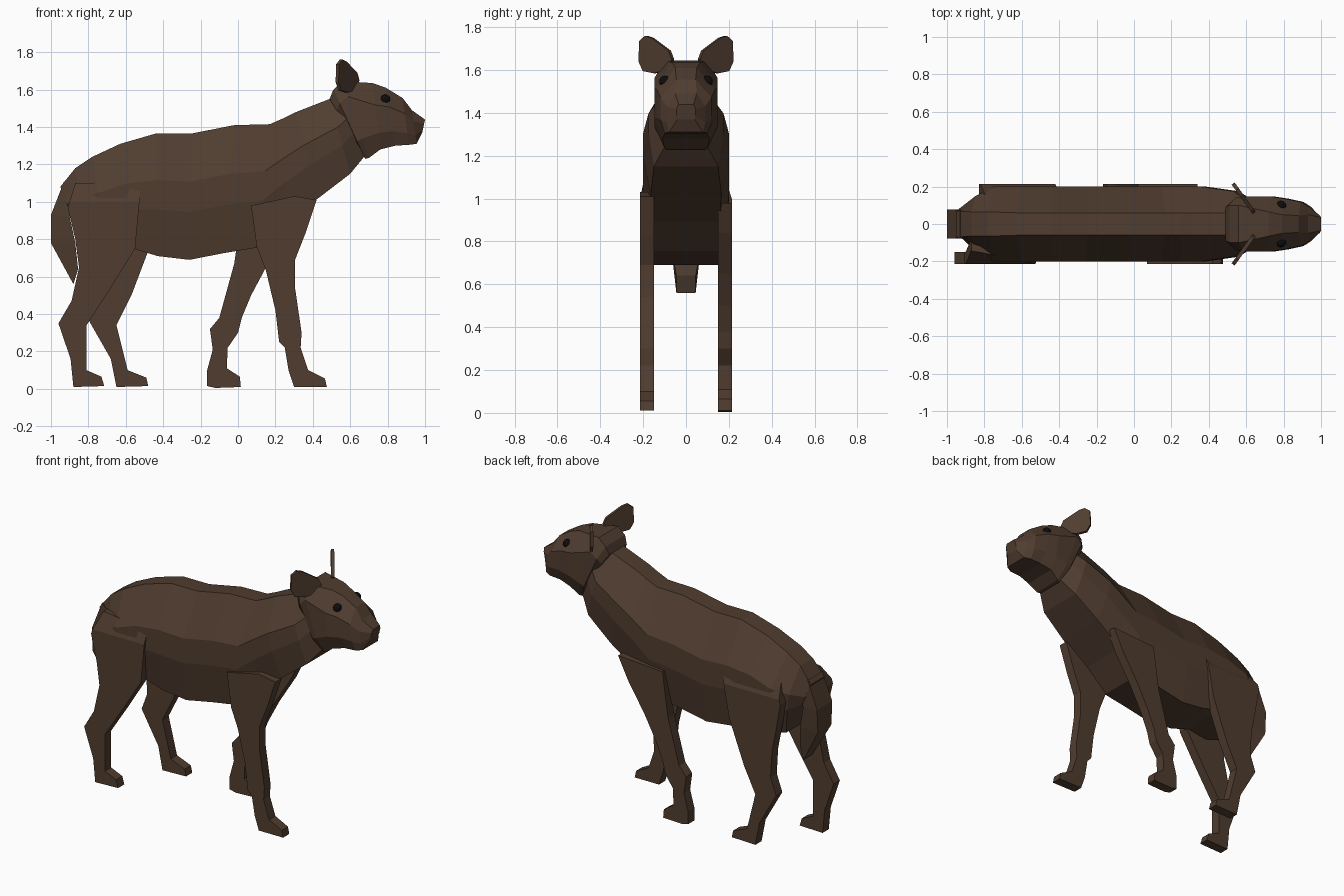
import bpy, bmesh
from mathutils import Vector


def material(name, rgb):
    m = bpy.data.materials.new(name)
    m.diffuse_color = (*rgb, 1)
    return m


fur = material("brown_fur", (0.08, 0.046, 0.029))
black = material("eye_black", (0.004, 0.004, 0.004))


def finish(name, bm, mat):
    bmesh.ops.recalc_face_normals(bm, faces=bm.faces)
    me = bpy.data.meshes.new(name)
    bm.to_mesh(me)
    bm.free()
    me.materials.append(mat)
    ob = bpy.data.objects.new(name, me)
    bpy.context.collection.objects.link(ob)
    return ob


def loft(name, rings):
    bm = bmesh.new()
    vs = [[bm.verts.new(p) for p in r] for r in rings]
    n = len(rings[0])
    for a, b in zip(vs, vs[1:]):
        for i in range(n):
            j = (i + 1) % n
            bm.faces.new((a[i], a[j], b[j], b[i]))
    bm.faces.new(vs[0])
    bm.faces.new(vs[-1])
    return finish(name, bm, fur)


def section(xt, zt, xb, zb, wt, w, wb, t1, t2):
    """Eight-sided ring between a top point and a bottom point."""
    half = [(0, wt), (t1, w), (t2, w), (1, wb)]
    pts = [(xt + (xb - xt) * t, y, zt + (zb - zt) * t) for t, y in half]
    return pts + [(x, -y, z) for x, y, z in reversed(pts)]


def plate(name, pts, offset, bend=False, inward=0.0):
    """Closed outline of 3D points, extruded by offset."""
    bm = bmesh.new()
    f = bm.faces.new([bm.verts.new(p) for p in pts])
    ext = bmesh.ops.extrude_face_region(bm, geom=[f], use_keep_orig=True)
    for v in ext["geom"]:
        if isinstance(v, bmesh.types.BMVert):
            v.co += Vector(offset)
    if bend:  # thigh top leans in against the rump
        geom = bm.verts[:] + bm.edges[:] + bm.faces[:]
        bmesh.ops.bisect_plane(bm, geom=geom, plane_co=(0, 0, 1), plane_no=(0, 0, 1))
        top = sorted((v for v in bm.verts if v.co.z > 1.05), key=lambda v: v.co.x)
        for k, v in enumerate(top):
            v.co.y -= inward * (0.07 if k < 2 else 0.02)
    return finish(name, bm, fur)


# Torso and neck
body = [
    (-.95, 1.08, -.86, .85, .07, .08, .06),
    (-.87, 1.18, -.81, .75, .065, .15, .12),
    (-.78, 1.24, -.70, .73, .065, .2, .155),
    (-.63, 1.31, -.56, .75, .06, .2, .16),
    (-.44, 1.365, -.43, .71, .06, .2, .16),
    (-.25, 1.365, -.26, .69, .06, .2, .16),
    (-.02, 1.41, -.08, .725, .06, .2, .16),
    (.17, 1.415, .10, .755, .06, .2, .16),
    (.25, 1.45, .25, .89, .06, .2, .16),
    (.31, 1.48, .43, 1.02, .06, .2, .165),
    (.49, 1.55, .60, 1.15, .06, .175, .15),
    (.53, 1.57, .69, 1.26, .07, .13, .09),
]
loft("body", [section(*r, .38, .62) for r in body])

# Tail: outer edge, inner edge, half width
tail = [(-.93, 1.11, -.86, 1.05, .075), (-1.0, .93, -.90, .92, .078),
        (-1.0, .78, -.87, .78, .07), (-.88, .56, -.855, .64, .045)]
loft("tail", [[(xo, w, zo), (xo, -w, zo), (xi, -w, zi), (xi, w, zi)]
              for xo, zo, xi, zi, w in tail])

# Head from ruff to nose
head = [
    (.49, 1.55, .675, 1.245, .09, .12, .08),
    (.51, 1.60, .68, 1.23, .10, .142, .09),
    (.56, 1.645, .70, 1.235, .10, .147, .10),
    (.72, 1.635, .76, 1.28, .065, .147, .11),
    (.79, 1.61, .84, 1.30, .05, .135, .10),
    (.88, 1.555, .915, 1.305, .045, .118, .10),
    (.93, 1.49, .955, 1.31, .05, .09, .08),
    (1.0, 1.44, .985, 1.37, .035, .045, .04),
]
loft("head", [section(*r, .33 if i > 2 else .2, .75) for i, r in enumerate(head)])

# Leg outlines (x, z); each stride position has its own profile
near_hind = [(-.91, .97), (-.87, 1.1), (-.6, 1.1), (-.52, 1.08), (-.55, .75), (-.68, .54),
             (-.81, .34), (-.81, .1), (-.73, .065), (-.715, .015), (-.88, .01),
             (-.895, .16), (-.96, .35), (-.89, .47), (-.85, .65), (-.87, .8)]
far_hind = [(-.83, .97), (-.79, 1.1), (-.5, 1.1), (-.41, 1.06), (-.46, .79), (-.57, .5),
            (-.65, .34), (-.59, .1), (-.49, .06), (-.48, .015), (-.65, .01),
            (-.68, .16), (-.8, .37), (-.76, .48), (-.77, .65), (-.8, .8)]
near_front = [(.07, .98), (.1, .76), (.15, .63), (.2, .42), (.22, .25), (.25, .22),
              (.27, .1), (.3, .01), (.475, .01), (.465, .055), (.375, .1), (.335, .22),
              (.34, .3), (.305, .54), (.305, .69), (.36, .83), (.42, 1.01), (.3, 1.03)]
far_front = [(.02, .96), (-.01, .74), (-.02, .67), (-.1, .38), (-.15, .32), (-.135, .21),
             (-.165, .1), (-.165, .015), (-.12, .005), (.015, .01), (.01, .065), (-.06, .11),
             (-.055, .22), (0, .3), (.02, .38), (.07, .5), (.15, .65), (.27, .84), (.34, .98)]
for name, pts, s in (("near_hind_leg", near_hind, -1), ("far_hind_leg", far_hind, 1),
                     ("near_front_leg", near_front, -1), ("far_front_leg", far_front, 1)):
    plate(name, [(x, s * .15, z) for x, z in pts], (0, s * .064, 0), "hind" in name, s)

# Ears (y, z outline turned outwards) and eyes
ear = [(.08, 1.60), (.055, 1.65), (.07, 1.69), (.15, 1.75), (.18, 1.76), (.207, 1.735),
       (.21, 1.64), (.19, 1.595), (.14, 1.585)]
for side, s in (("near", -1), ("far", 1)):
    plate(side + "_ear", [(.63 - (y - .06) * .72, s * y, z) for y, z in ear],
          (.016, s * .012, 0))
    bm = bmesh.new()
    bmesh.ops.create_uvsphere(bm, u_segments=12, v_segments=8, radius=.027)
    for v in bm.verts:
        v.co += Vector((.787, s * .098, 1.547))
    finish(side + "_eye", bm, black)
